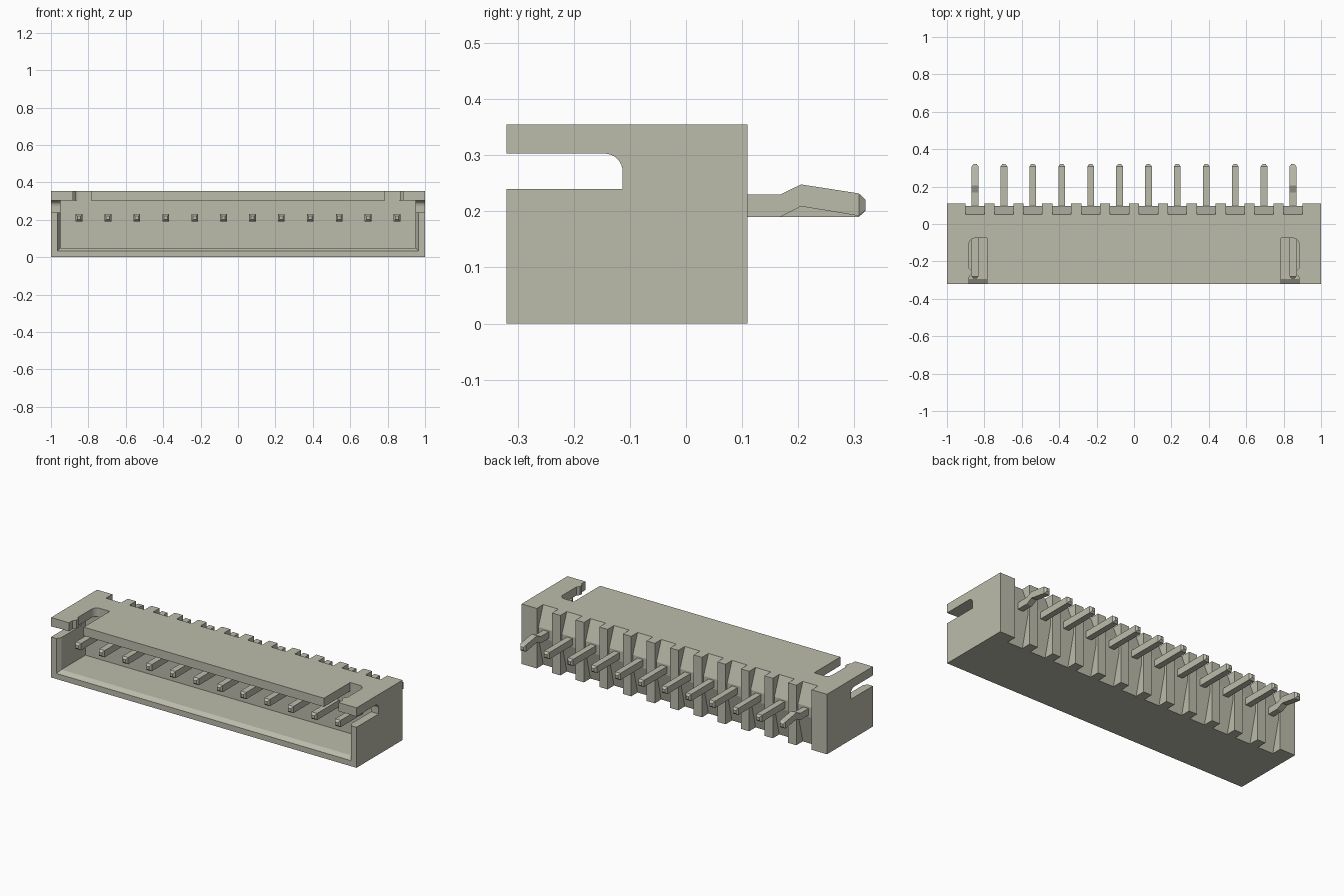
import bpy, bmesh, math

cube = bpy.data.objects.get("Cube")
if cube:
    bpy.data.objects.remove(cube, do_unlink=True)

mat = bpy.data.materials.new("stone_grey")
COLOUR = (0.50, 0.50, 0.41, 1.0)
mat.use_nodes = True
mat.diffuse_color = COLOUR
mat.node_tree.nodes["Principled BSDF"].inputs["Base Color"].default_value = COLOUR

PINS = 12
PITCH = 1.70 / (PINS - 1)
PIN_X = [-0.85 + i * PITCH for i in range(PINS)]


def finish(name, bm):
    bmesh.ops.recalc_face_normals(bm, faces=bm.faces[:])
    mesh = bpy.data.meshes.new(name)
    bm.to_mesh(mesh)
    bm.free()
    mesh.materials.append(mat)
    ob = bpy.data.objects.new(name, mesh)
    bpy.context.collection.objects.link(ob)
    return ob


def loft(bm, rings):
    """Join rings of equal length into a closed solid."""
    vs = [[bm.verts.new(p) for p in r] for r in rings]
    n = len(vs[0])
    for a, b in zip(vs, vs[1:]):
        for i in range(n):
            bm.faces.new((a[i], a[(i + 1) % n], b[(i + 1) % n], b[i]))
    bm.faces.new(vs[0])
    bm.faces.new(vs[-1])


def prism(bm, pts, axis, lo, hi):
    """Extrude a profile: (y, z) points along x, or (x, y) points along z."""
    if axis == "x":
        loft(bm, [[(t, a, b) for a, b in pts] for t in (lo, hi)])
    else:
        loft(bm, [[(a, b, t) for a, b in pts] for t in (lo, hi)])


def rect_y(x, z0, z1, y):
    return [(-x, y, z0), (x, y, z0), (x, y, z1), (-x, y, z1)]


def arc(cx, cy, r, a0, a1, n=8):
    return [(cx + r * math.cos(math.radians(a0 + (a1 - a0) * i / n)),
             cy + r * math.sin(math.radians(a0 + (a1 - a0) * i / n))) for i in range(n + 1)]


def cut(target, name, bm):
    cutter = finish(name, bm)
    cutter.hide_render = True
    mod = target.modifiers.new(name, "BOOLEAN")
    mod.operation = "DIFFERENCE"
    mod.solver = "EXACT"
    mod.object = cutter
    bpy.context.view_layer.update()
    deps = bpy.context.evaluated_depsgraph_get()
    mesh = bpy.data.meshes.new_from_object(target.evaluated_get(deps))
    target.modifiers.clear()
    target.data = mesh
    bpy.data.objects.remove(cutter, do_unlink=True)


# Housing block
bm = bmesh.new()
prism(bm, [(-0.32, 0), (0.11, 0), (0.11, 0.355), (-0.32, 0.355)], "x", -1, 1)
housing = finish("housing", bm)

# Front cavity with a tapered lead-in lip
bm = bmesh.new()
loft(bm, [rect_y(0.965, 0.033, 0.304, -0.34), rect_y(0.965, 0.033, 0.304, -0.32),
          rect_y(0.95, 0.05, 0.304, -0.295), rect_y(0.95, 0.05, 0.304, -0.07)])
cut(housing, "cavity_cutter", bm)

# Side slots, rounded at the upper inner corner
bm = bmesh.new()
side = [(-0.34, 0.24), (-0.113, 0.24)] + arc(-0.145, 0.271, 0.032, 0, 90) + [(-0.34, 0.303)]
for s in (-1, 1):
    prism(bm, side, "x", s * 0.93, s * 1.02)
cut(housing, "side_slot_cutter", bm)

# Roof slots, rounded at the outer inner corner, with a small nib on the flap
bm = bmesh.new()
roof = ([(0.787, -0.34), (0.883, -0.34), (0.883, -0.285), (0.870, -0.27), (0.870, -0.25),
         (0.883, -0.235)] + arc(0.848, -0.11, 0.035, 0, 90) + [(0.787, -0.075)])
for s in (-1, 1):
    prism(bm, [(s * x, y) for x, y in roof], "z", 0.28, 0.37)
cut(housing, "roof_slot_cutter", bm)

# Rear grooves, deepest at the top and bottom edges
bm = bmesh.new()
groove = [(0.13, -0.02), (0.05, -0.02), (0.05, 0.0), (0.095, 0.18),
          (0.095, 0.24), (0.05, 0.355), (0.05, 0.37), (0.13, 0.37)]
for x in PIN_X:
    prism(bm, groove, "x", x - 0.05, x + 0.05)
cut(housing, "groove_cutter", bm)

# Contact pins; the two end pins have a kinked tail
HALF = 0.018
straight = [(-0.28, 0.19, 0.23), (0.308, 0.19, 0.23)]
kinked = [(-0.28, 0.19, 0.23), (0.168, 0.19, 0.23),
          (0.205, 0.209, 0.248), (0.308, 0.192, 0.232)]
for i, x in enumerate(PIN_X):
    path = kinked if i in (0, PINS - 1) else straight
    rows = [(y, lo, hi, HALF) for y, lo, hi in path]
    # Chamfered tips at both ends
    tip = 0.011
    rows.insert(0, (-0.292, 0.19 + tip, 0.23 - tip, HALF - tip + 0.002))
    rows.append((0.32, path[-1][1] + tip, path[-1][2] - tip, HALF - tip + 0.002))
    bm = bmesh.new()
    loft(bm, [[(x - w, y, lo), (x + w, y, lo), (x + w, y, hi), (x - w, y, hi)]
              for y, lo, hi, w in rows])
    finish("contact_pin_%02d" % (i + 1), bm)
